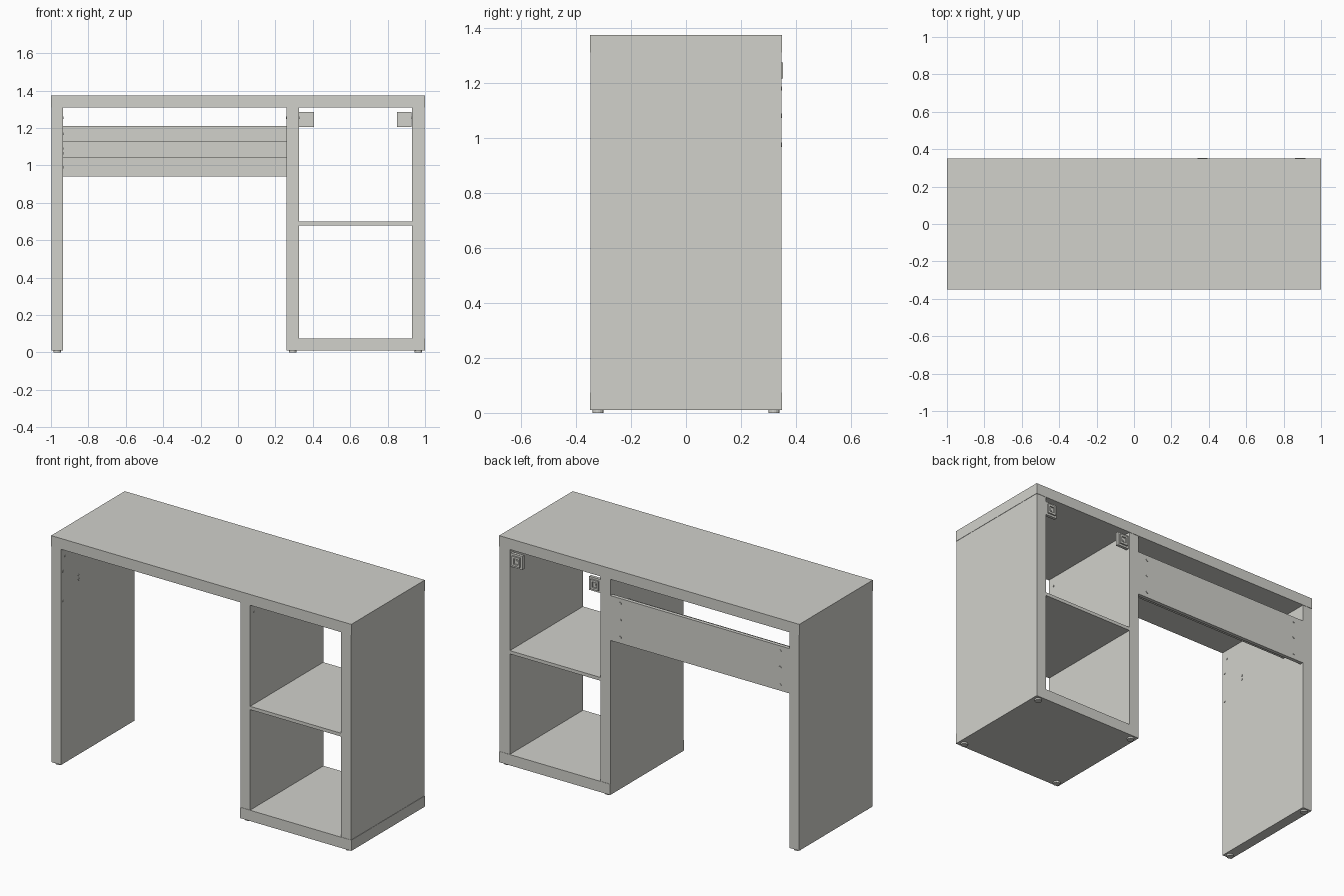
import bpy, bmesh, math
from mathutils import Matrix

if "Cube" in bpy.data.objects:
    bpy.data.objects.remove(bpy.data.objects["Cube"])

def material(name, rgb):
    m = bpy.data.materials.new(name)
    m.diffuse_color = (*rgb, 1)
    m.use_nodes = True
    m.node_tree.nodes["Principled BSDF"].inputs["Base Color"].default_value = m.diffuse_color
    return m

GREY = material("pale grey", (0.64, 0.64, 0.60))

def finish(name, bm):
    me = bpy.data.meshes.new(name)
    bm.to_mesh(me)
    bm.free()
    me.materials.append(GREY)
    ob = bpy.data.objects.new(name, me)
    bpy.context.collection.objects.link(ob)
    return ob

def add_box(bm, x, y, z):
    size = [b - a for a, b in (x, y, z)]
    mid = [(a + b) / 2 for a, b in (x, y, z)]
    bmesh.ops.create_cube(bm, size=1, matrix=Matrix.Translation(mid) @ Matrix.Diagonal((*size, 1)))

def box(name, x, y, z):
    bm = bmesh.new()
    add_box(bm, x, y, z)
    return finish(name, bm)

def disc(name, centre, axis, r=0.008, depth=0.006, sides=12):
    rot = Matrix.Rotation(math.pi / 2, 4, 'Y' if axis == 'X' else 'X')
    if axis == 'Z':
        rot = Matrix.Identity(4)
    bm = bmesh.new()
    bmesh.ops.create_cone(bm, cap_ends=True, segments=sides, radius1=r, radius2=r,
                          depth=depth, matrix=Matrix.Translation(centre) @ rot)
    return finish(name, bm)

FULL = (-0.35, 0.35)
SIDE = (-0.348, 0.348)

# Main boards
box("desk_top", (-1, 1), FULL, (1.31, 1.375))
box("left_leg_panel", (-0.998, -0.935), SIDE, (0.01, 1.31))
box("middle_panel", (0.26, 0.325), SIDE, (0.075, 1.31))
box("right_panel", (0.93, 0.998), SIDE, (0.075, 1.31))
box("cabinet_base", (0.26, 1), FULL, (0.01, 0.075))
box("cabinet_shelf", (0.325, 0.93), SIDE, (0.68, 0.70))

# Rear board and the cable tray on its inner side
box("back_board", (-0.935, 0.26), (0.325, 0.347), (0.94, 1.21))
bm = bmesh.new()
add_box(bm, (-0.935, 0.26), (0.18, 0.325), (1.04, 1.055))
add_box(bm, (-0.935, 0.26), (0.18, 0.20), (1.055, 1.13))
finish("cable_tray", bm)

# Screws on the rear board and tray front
for x in (-0.87, 0.195):
    for z in (0.975, 1.08, 1.18):
        disc("back_board_screw", (x, 0.347, z), 'Y')
    disc("tray_screw", (x, 0.18, 1.075), 'Y')

# Fittings on the inner faces of the panels
for y, z in ((-0.31, 1.255), (-0.18, 1.09), (-0.18, 1.065), (-0.33, 1.17), (-0.33, 0.99)):
    disc("left_panel_fitting", (-0.935, y, z), 'X', r=0.006)
for x in (0.26, 0.325, 0.93):
    disc("panel_fitting", (x, -0.31, 1.255), 'X', r=0.006)

# Corner brackets at the back of the cabinet: plate, raised rim and screw
for x0, x1 in ((0.327, 0.405), (0.85, 0.928)):
    z0, z1, t = 1.205, 1.287, 0.012
    bm = bmesh.new()
    add_box(bm, (x0, x1), (0.325, 0.343), (z0, z1))
    for a, b in ((x0 + t, x0 + 2 * t), (x1 - 2 * t, x1 - t)):
        add_box(bm, (a, b), (0.343, 0.352), (z0 + t, z1 - t))
    for a, b in ((z0 + t, z0 + 2 * t), (z1 - 2 * t, z1 - t)):
        add_box(bm, (x0 + 2 * t, x1 - 2 * t), (0.343, 0.352), (a, b))
    finish("corner_bracket", bm)
    disc("bracket_screw", ((x0 + x1) / 2, 0.344, (z0 + z1) / 2), 'Y')

# Low round feet
for x in (-0.967, 0.293, 0.965):
    for y in (-0.32, 0.32):
        disc("foot", (x, y, 0.005), 'Z', r=0.02, depth=0.01, sides=16)
